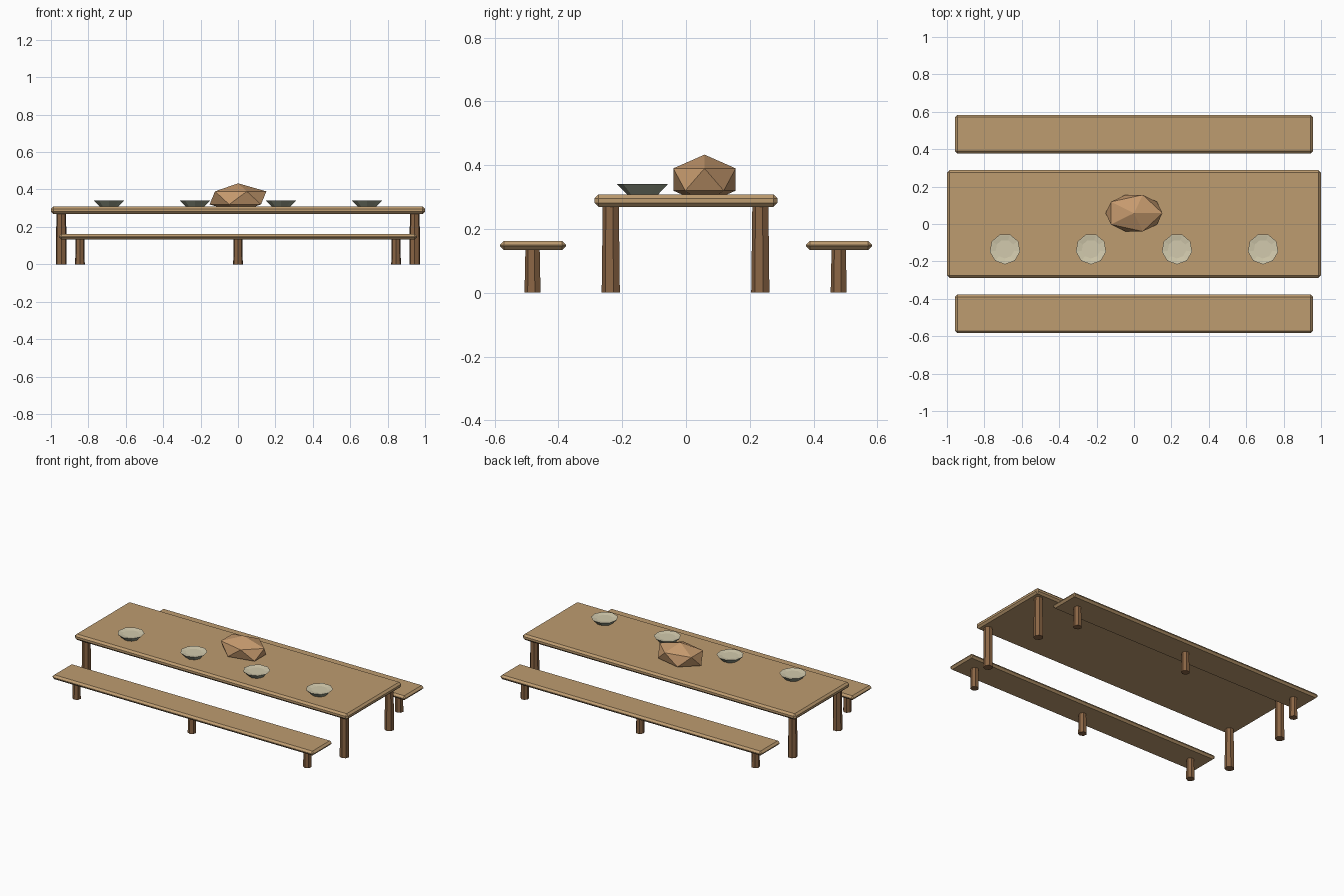
import bpy, bmesh, math
from mathutils import Matrix, Vector

cube = bpy.data.objects.get("Cube")
if cube:
    bpy.data.objects.remove(cube, do_unlink=True)


def material(name, rgb):
    # 8-bit display colour to linear
    col = [(c / 255 / 12.92) if c < 11 else ((c / 255 + 0.055) / 1.055) ** 2.4 for c in rgb] + [1]
    m = bpy.data.materials.new(name)
    m.use_nodes = True
    m.diffuse_color = col
    m.node_tree.nodes["Principled BSDF"].inputs["Base Color"].default_value = col
    return m


plank_wood = material("plank wood", (190, 156, 112))
leg_wood = material("dark leg wood", (138, 101, 68))
crust = material("bread crust", (198, 154, 110))
glaze = material("grey green glaze", (150, 157, 138))
cream = material("cream food", (210, 202, 173))


def finish(bm, name, *mats):
    bmesh.ops.recalc_face_normals(bm, faces=bm.faces)
    me = bpy.data.meshes.new(name)
    bm.to_mesh(me)
    bm.free()
    for m in mats:
        me.materials.append(m)
    ob = bpy.data.objects.new(name, me)
    bpy.context.collection.objects.link(ob)
    return ob


def plank(name, size, loc, chamfer):
    bm = bmesh.new()
    bmesh.ops.create_cube(bm, size=1, matrix=Matrix.Translation(loc) @ Matrix.Diagonal((*size, 1)))
    bmesh.ops.bevel(bm, geom=bm.edges[:], offset=chamfer, segments=1, affect='EDGES')
    return finish(bm, name, plank_wood)


def leg(name, x, y, height, r_base, r_top):
    # seven-sided tapered post, one corner toward the front
    bm = bmesh.new()
    turn = Matrix.Rotation(math.pi, 4, 'Z')
    bmesh.ops.create_cone(bm, cap_ends=True, segments=7, radius1=r_base, radius2=r_top, depth=height)
    front = min(bm.verts, key=lambda v: v.co.y).co
    turn = Matrix.Rotation(-math.pi / 2 - math.atan2(front.y, front.x), 4, 'Z')
    bm.transform(Matrix.Translation((x, y, height / 2)) @ turn)
    return finish(bm, name, leg_wood)


def bowl(name, x, y, z):
    # lathe profile: foot, rim, shallow filled inside
    bm = bmesh.new()
    n = 9
    rings = []
    for r, h in ((0.05, 0), (0.082, 0.032), (0.074, 0.031), (0.05, 0.027)):
        ring = []
        for i in range(n):
            a = math.tau * i / n - math.pi / 2
            ring.append(bm.verts.new((x + r * math.cos(a), y + r * math.sin(a), z + h)))
        rings.append(ring)
    bm.faces.new(rings[0])
    for k in range(3):
        for i in range(n):
            j = (i + 1) % n
            f = bm.faces.new((rings[k][i], rings[k][j], rings[k + 1][j], rings[k + 1][i]))
            f.material_index = min(k, 1)
    bm.faces.new(rings[-1]).material_index = 1
    return finish(bm, name, glaze, cream)


# Table
plank("table_top", (2.0, 0.575, 0.039), (0, 0, 0.289), 0.0125)
for sx, side in ((1, "left"), (-1, "right")):
    for sy, end in ((-1, "front"), (1, "back")):
        leg(f"table_leg_{end}_{side}", sx * 0.945, sy * 0.2345, 0.275, 0.03, 0.0265)

# Benches
for sy, end in ((-1, "front"), (1, "back")):
    plank(f"bench_seat_{end}", (1.915, 0.207, 0.029), (0, sy * 0.48, 0.148), 0.0125)
    for x, side in ((0.845, "left"), (0, "middle"), (-0.845, "right")):
        leg(f"bench_leg_{end}_{side}", x, sy * 0.48, 0.14, 0.0265, 0.0235)

# Bowls along the front edge of the table
for i in range(4):
    bowl(f"bowl_{i + 1}", -0.69 + 0.46 * i, -0.134, 0.3085)

# Faceted loaf resting in the table top
bm = bmesh.new()
bmesh.ops.create_icosphere(bm, subdivisions=1, radius=1)
bm.transform(Matrix.Translation((0, 0.058, 0.355)) @ Matrix.Diagonal((0.17, 0.115, 0.078, 1)))
finish(bm, "bread_loaf", crust)
